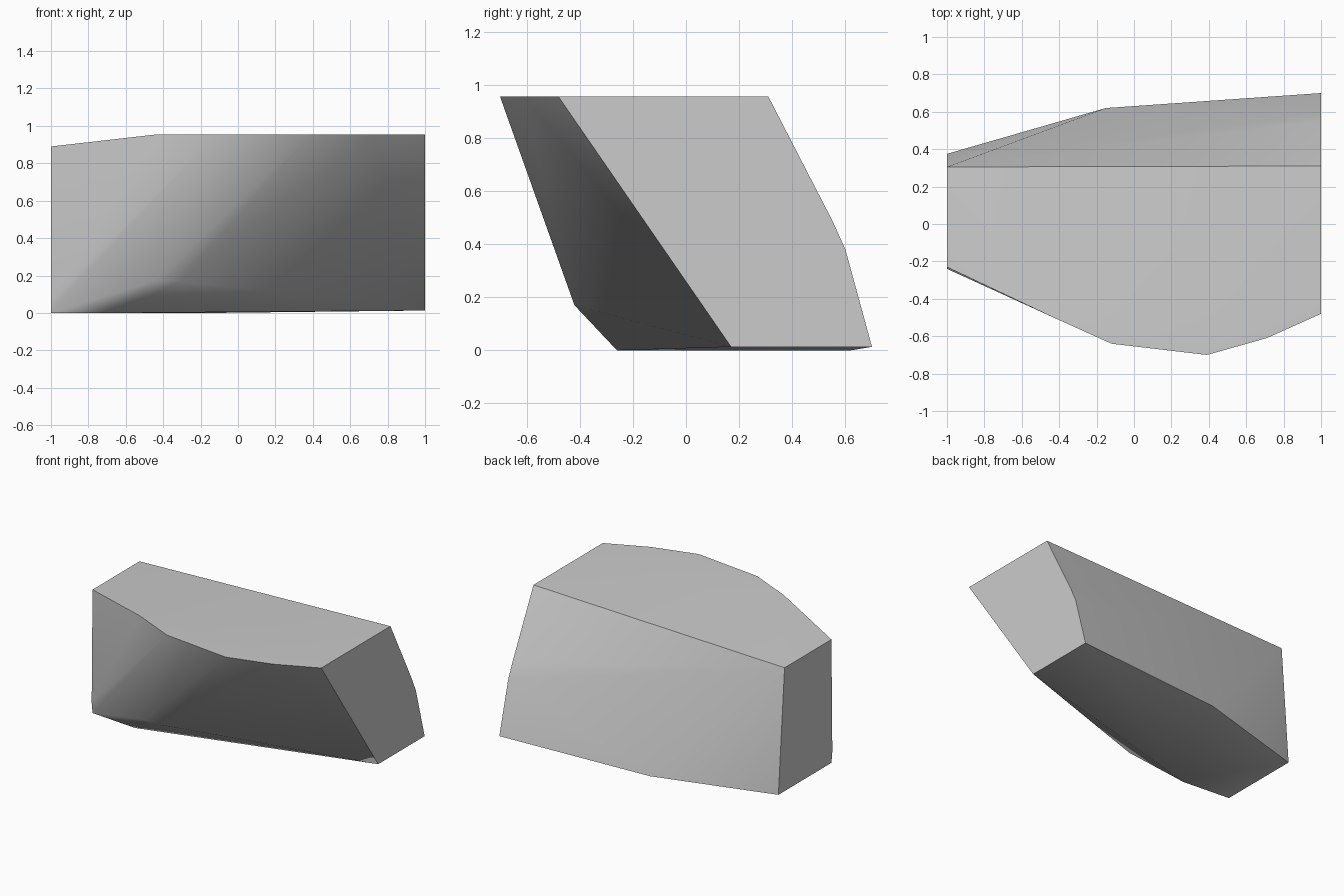
import bpy
import bmesh
import math

default_cube = bpy.data.objects.get("Cube")
if default_cube:
    bpy.data.objects.remove(default_cube, do_unlink=True)


def make_material(name, colour):
    material = bpy.data.materials.new(name)
    material.use_nodes = True
    material.diffuse_color = colour
    material.node_tree.nodes["Principled BSDF"].inputs["Base Color"].default_value = colour
    return material


def make_block(name, sections, material, smooth_angle):
    """Wrap a faceted solid around a stack of cross-section corners."""
    bm = bmesh.new()
    for section in sections:
        for corner in section:
            bm.verts.new(corner)
    hull = bmesh.ops.convex_hull(bm, input=bm.verts[:])
    unused = [v for v in hull["geom_interior"] if isinstance(v, bmesh.types.BMVert)]
    bmesh.ops.delete(bm, geom=unused, context='VERTS')
    bmesh.ops.dissolve_limit(bm, angle_limit=math.radians(0.5),
                             verts=bm.verts[:], edges=bm.edges[:])
    bmesh.ops.recalc_face_normals(bm, faces=bm.faces[:])
    mesh = bpy.data.meshes.new(name)
    bm.to_mesh(mesh)
    bm.free()
    mesh.materials.append(material)
    block = bpy.data.objects.new(name, mesh)
    bpy.context.collection.objects.link(block)
    bpy.ops.object.select_all(action='DESELECT')
    block.select_set(True)
    bpy.context.view_layer.objects.active = block
    bpy.ops.object.shade_smooth_by_angle(angle=smooth_angle)
    return block


# Rim of the flat top, bulging forward and dipping at the narrow end
top_z = 0.955
top_rim = [(x, y, top_z) for x, y in (
    (1, 0.31), (1, -0.48), (0.71, -0.61), (0.39, -0.7), (-0.12, -0.64), (-0.43, -0.5))]
narrow_end_top = [(-1, 0.305, 0.89), (-1, -0.23, 0.89)]

# Bend in the back wall at the wide end
back_bend = [(1, 0.55, 0.49), (1, 0.6, 0.38)]

# Low front ledge where the wall turns under
front_ledge = [(-0.31, -0.42, 0.17), (-0.45, -0.42, 0.17), (-1, -0.24, 0.08)]

# Outline of the underside
base_outline = [(1, 0.7, 0.013), (1, 0.17, 0.013), (-0.64, -0.26, 0),
                (-1, -0.23, 0), (-1, 0.375, 0), (-0.15, 0.62, 0)]

stone = make_material("plain_grey", (0.6, 0.6, 0.6, 1))
make_block("faceted_block",
           [top_rim, narrow_end_top, back_bend, front_ledge, base_outline],
           stone, math.radians(40))
